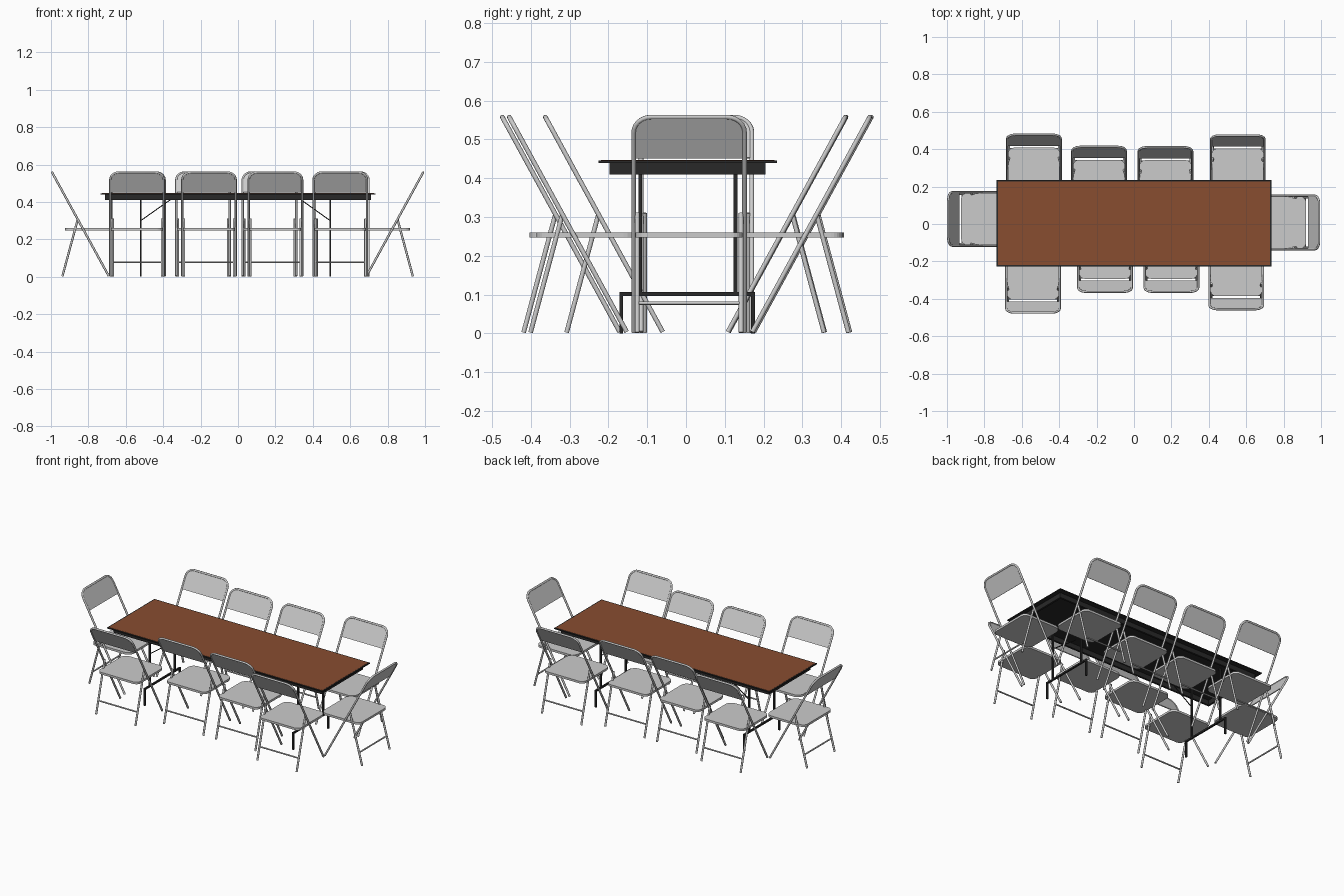
import bpy, bmesh, math
from mathutils import Vector, Matrix

if "Cube" in bpy.data.objects:
    bpy.data.objects.remove(bpy.data.objects["Cube"])


def material(name, col):
    m = bpy.data.materials.new(name)
    m.diffuse_color = col
    m.use_nodes = True
    m.node_tree.nodes["Principled BSDF"].inputs["Base Color"].default_value = m.diffuse_color
    return m


DARK = material("dark_finish", (0.022, 0.022, 0.022, 1))
BROWN = material("brown_laminate", (0.25, 0.075, 0.03, 1))


def place(name, mesh, matrix=Matrix(), mat=None):
    ob = bpy.data.objects.new(name, mesh)
    bpy.context.collection.objects.link(ob)
    ob.matrix_world = matrix
    if mat and not mesh.materials:
        mesh.materials.append(mat)
    return ob


def box(name, x0, x1, y0, y1, z0, z1, mat):
    bm = bmesh.new()
    bmesh.ops.create_cube(bm, size=1)
    for v in bm.verts:
        v.co = ((x0 + x1) / 2 + v.co.x * (x1 - x0),
                (y0 + y1) / 2 + v.co.y * (y1 - y0),
                (z0 + z1) / 2 + v.co.z * (z1 - z0))
    me = bpy.data.meshes.new(name)
    bm.to_mesh(me)
    bm.free()
    return place(name, me, mat=mat)


def tube_mesh(name, pts, r, res=2):
    cu = bpy.data.curves.new(name, 'CURVE')
    cu.dimensions = '3D'
    cu.bevel_depth = r
    cu.bevel_resolution = res
    cu.use_fill_caps = True
    sp = cu.splines.new('POLY')
    sp.points.add(len(pts) - 1)
    for p, c in zip(sp.points, pts):
        p.co = (*c, 1)
    ob = bpy.data.objects.new(name, cu)
    bpy.context.collection.objects.link(ob)
    dg = bpy.context.evaluated_depsgraph_get()
    me = bpy.data.meshes.new_from_object(ob.evaluated_get(dg))
    bpy.data.objects.remove(ob)
    for p in me.polygons:
        p.use_smooth = len(p.vertices) == 4
    return me


def rounded(w, y0, y1, r_low, r_high, n=6):
    """Outline of a rectangle of half width w with rounded corners."""
    pts = []
    for cx, cy, r, a in ((w, y1, r_high, 0), (-w, y1, r_high, 90),
                         (-w, y0, r_low, 180), (w, y0, r_low, 270)):
        sx = 1 if cx > 0 else -1
        sy = 1 if cy == y1 else -1
        if r == 0:
            pts.append((cx, cy))
            continue
        for i in range(n + 1):
            t = math.radians(a + 90 * i / n)
            pts.append((cx - sx * r + r * math.cos(t), cy - sy * r + r * math.sin(t)))
    return pts


def slab_mesh(name, outline, thick, matrix):
    """Extrude a flat outline, centred on its plane, then move it."""
    bm = bmesh.new()
    f = bm.faces.new([bm.verts.new((x, y, -thick / 2)) for x, y in outline])
    g = bmesh.ops.extrude_face_region(bm, geom=[f])
    vs = [v for v in g['geom'] if isinstance(v, bmesh.types.BMVert)]
    bmesh.ops.translate(bm, verts=vs, vec=(0, 0, thick))
    bmesh.ops.recalc_face_normals(bm, faces=bm.faces)
    bm.transform(matrix)
    me = bpy.data.meshes.new(name)
    bm.to_mesh(me)
    bm.free()
    return me


# chair parts: back top at local y = 0, chair faces +y
R, HW, TOP, FOOT = 0.006, 0.143, 0.558, 0.305
LEN = math.hypot(TOP, FOOT)
lean = Vector((0, -FOOT, TOP)) / LEN
plane = Matrix(((1, 0, 0, 0),
                (0, lean.y, -lean.z, FOOT),
                (0, lean.z, lean.y, 0),
                (0, 0, 0, 1)))
arch = [(HW, 0.004)] + rounded(HW, 0, LEN, 0, 0.045)[:14] + [(-HW, 0.004)]
frame = tube_mesh("frame", [plane @ Vector((x, y, 0)) for x, y in arch], R)
back = slab_mesh("backrest", rounded(HW, LEN * 0.81, LEN, 0, 0.045), 0.005, plane)
seat = slab_mesh("seat", rounded(0.138, 0.07, 0.335, 0.03, 0.04), 0.013,
                 Matrix.Translation((0, 0, 0.254)))
rear = [tube_mesh("rear_leg", [(s * 0.134, 0.055, 0.002), (s * 0.134, 0.138, 0.31)], R)
        for s in (-1, 1)]
bar = tube_mesh("rear_crossbar", [(-0.134, 0.076, 0.078), (0.134, 0.076, 0.078)], 0.0045)

# ten chairs: back-top x, y and turn in degrees
chairs = [(-0.535, 0.478, 180), (-0.187, 0.413, 180), (0.168, 0.411, 180), (0.555, 0.474, 180),
          (-0.54, -0.474, 0), (-0.155, -0.363, 0), (0.20, -0.363, 0), (0.547, -0.456, 0),
          (-0.994, 0.027, -90), (0.99, 0.008, 90)]
for x, y, turn in chairs:
    m = Matrix.Translation((x, y, 0)) @ Matrix.Rotation(math.radians(turn), 4, 'Z')
    for name, me in (("chair_frame", frame), ("chair_backrest", back), ("chair_seat", seat),
                     ("chair_rear_leg", rear[0]), ("chair_rear_leg", rear[1]),
                     ("chair_crossbar", bar)):
        place(name, me, m)

# table top with brown surface
box("table_top", -0.735, 0.735, -0.226, 0.235, 0.440, 0.446, DARK)
box("table_surface", -0.728, 0.728, -0.219, 0.228, 0.443, 0.447, BROWN)
# apron boards under the top
for y0, y1 in ((-0.197, -0.185), (0.193, 0.205)):
    box("apron_long", -0.71, 0.71, y0, y1, 0.41, 0.44, DARK)
for x0, x1 in ((-0.71, -0.698), (0.698, 0.71)):
    box("apron_short", x0, x1, -0.185, 0.193, 0.41, 0.44, DARK)

# table leg sets: uprights, foot bar, feet and braces
h = 0.005
for x, bx in ((-0.52, -0.35), (0.493, 0.325)):
    for y in (-0.118, 0.128):
        box("table_upright", x - h, x + h, y - h, y + h, 0.10, 0.44, DARK)
        place("table_brace", tube_mesh("brace", [(x, y, 0.30), (bx, y, 0.42)], 0.003, 1), mat=DARK)
    box("table_foot_bar", x - h, x + h, -0.172, 0.178, 0.096, 0.106, DARK)
    for y in (-0.167, 0.173):
        box("table_foot", x - h, x + h, y - h, y + h, 0, 0.10, DARK)
